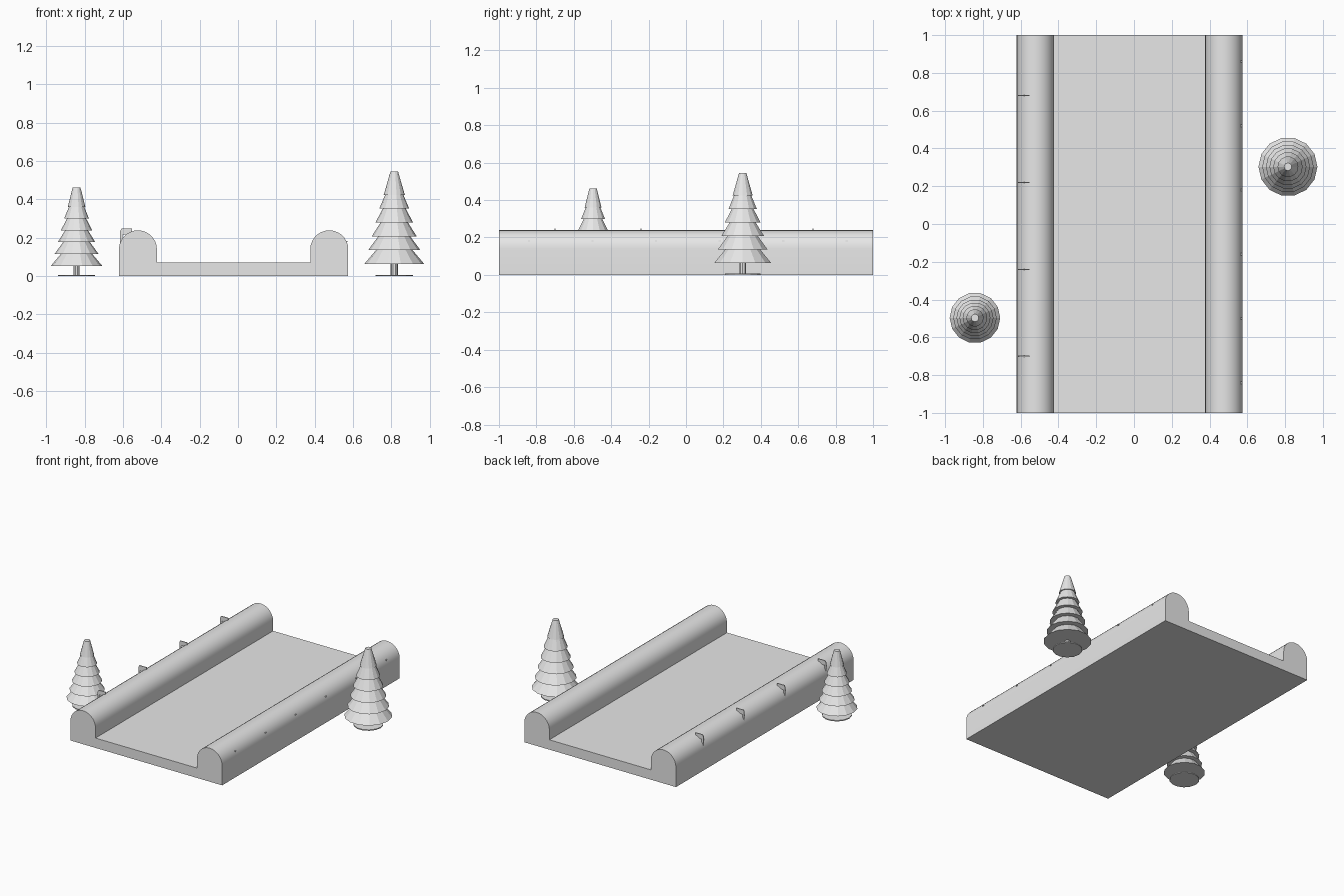
import bpy, bmesh, math

cube = bpy.data.objects.get("Cube")
if cube:
    bpy.data.objects.remove(cube, do_unlink=True)

# One plain grey for everything
grey = bpy.data.materials.new("plain_grey")
grey.use_nodes = True
grey.diffuse_color = (0.8, 0.8, 0.8, 1)
grey.node_tree.nodes["Principled BSDF"].inputs["Base Color"].default_value = (0.8, 0.8, 0.8, 1)


def finish(name, bm, smooth=False):
    bmesh.ops.recalc_face_normals(bm, faces=bm.faces[:])
    mesh = bpy.data.meshes.new(name)
    bm.to_mesh(mesh)
    bm.free()
    mesh.materials.append(grey)
    obj = bpy.data.objects.new(name, mesh)
    bpy.context.collection.objects.link(obj)
    if smooth:
        bpy.ops.object.select_all(action='DESELECT')
        obj.select_set(True)
        bpy.context.view_layer.objects.active = obj
        bpy.ops.object.shade_smooth_by_angle(angle=math.radians(35))
    return obj


def extrude_profile(name, points, y0, y1, smooth=False):
    """Extrude an x-z outline from y0 to y1."""
    bm = bmesh.new()
    face = bm.faces.new([bm.verts.new((x, y0, z)) for x, z in points])
    geom = bmesh.ops.extrude_face_region(bm, geom=[face])["geom"]
    moved = [v for v in geom if isinstance(v, bmesh.types.BMVert)]
    bmesh.ops.translate(bm, verts=moved, vec=(0, y1 - y0, 0))
    return finish(name, bm, smooth)


def lathe(name, rings, x, y, sides):
    """Faceted solid of revolution from (radius, z) rings."""
    bm = bmesh.new()
    loops = []
    for r, z in rings:
        loops.append([bm.verts.new((x + r * math.cos(math.tau * i / sides),
                                    y + r * math.sin(math.tau * i / sides), z))
                      for i in range(sides)])
    for low, high in zip(loops, loops[1:]):
        for i in range(sides):
            j = (i + 1) % sides
            bm.faces.new((low[i], low[j], high[j], high[i]))
    bm.faces.new(loops[0])
    bm.faces.new(loops[-1])
    return finish(name, bm)


# Channel: flat floor between two round-topped walls
FLOOR, SPRING, RADIUS = 0.07, 0.14, 0.099
LEFT_WALL, RIGHT_WALL = 0.476, -0.522


def arch(cx, steps=14):
    return [(cx + RADIUS * math.cos(math.pi * i / steps),
             SPRING + RADIUS * math.sin(math.pi * i / steps)) for i in range(steps + 1)]


outline = [(RIGHT_WALL - RADIUS, 0), (LEFT_WALL + RADIUS, 0)]
outline += arch(LEFT_WALL) + [(LEFT_WALL - RADIUS, FLOOR), (RIGHT_WALL + RADIUS, FLOOR)]
outline += arch(RIGHT_WALL)
extrude_profile("channel", outline, -1, 1, smooth=True)

# Thin flag-shaped markers on the right wall
flag = [(-0.615, 0.17), (-0.602, 0.17), (-0.602, 0.215), (-0.553, 0.222),
        (-0.553, 0.249), (-0.608, 0.249), (-0.615, 0.235)]
for n in range(4):
    y = -0.7 + 0.46 * n
    extrude_profile(f"wall_flag_{n + 1}", flag, y - 0.003, y + 0.003)

# Tiny studs on the outside of the left wall
stud = [(0.555, 0.178), (0.571, 0.178), (0.571, 0.184), (0.555, 0.184)]
for n in range(6):
    y = -0.84 + 0.34 * n
    extrude_profile(f"wall_stud_{n + 1}", stud, y - 0.006, y + 0.006)


# Tiered fir trees on round bases
def tree(name, x, y, radii, bottom, step, top, trunk):
    lathe(name + "_base", [(0.097, 0), (0.097, 0.007)], x, y, 14)
    lathe(name + "_trunk", [(trunk, 0), (trunk, bottom + 0.02)], x, y, 10)
    rings = []
    for n, r in enumerate(radii):
        last = n == len(radii) - 1
        z = bottom + step * n
        rings.append((r, z))
        rings.append((0.02, top) if last else (r * 0.61, z + step))
    lathe(name + "_foliage", rings, x, y, 14)


tree("small_tree", -0.842, -0.497, (0.134, 0.115, 0.098, 0.082, 0.065, 0.046),
     0.054, 0.0615, 0.463, 0.016)
tree("large_tree", 0.815, 0.303, (0.156, 0.136, 0.117, 0.098, 0.078, 0.055),
     0.064, 0.072, 0.545, 0.019)
